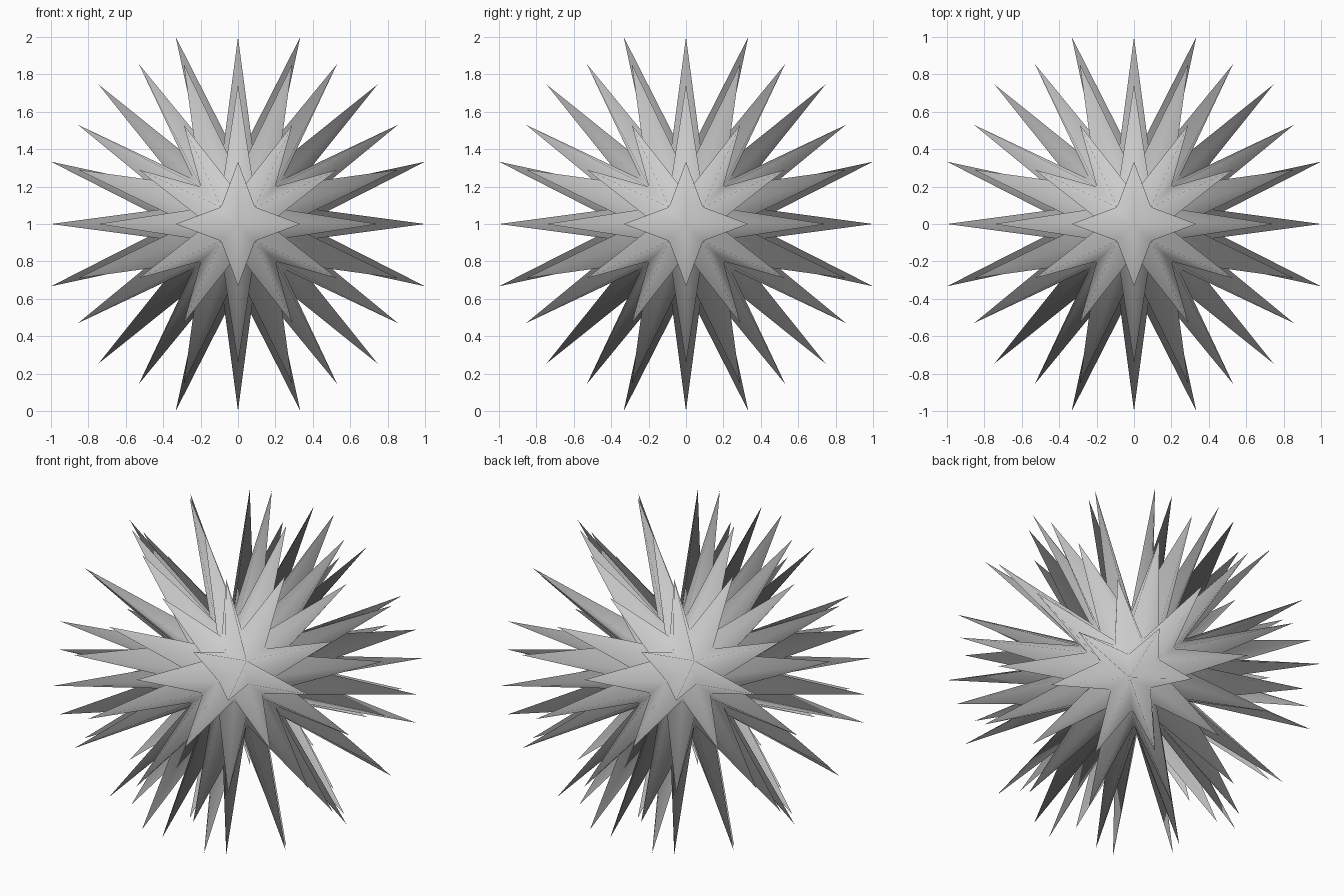
import bpy, bmesh, math
from itertools import permutations, product
from mathutils import Vector

if "Cube" in bpy.data.objects:
    bpy.data.objects.remove(bpy.data.objects["Cube"])

CENTRE = Vector((0, 0, 1))
CORE = 0.345   # radius of the hidden core where the spikes meet


def orbit(p):
    # every ordering and sign of a tip position
    pts = set()
    for q in permutations(p):
        for s in product((1, -1), repeat=3):
            pts.add(tuple(round(a * b, 5) + 0.0 for a, b in zip(q, s)))
    return [Vector(t) for t in sorted(pts)]


# Spike tips: fours around the axes, edge diagonals, sixes around the corners
tips = (orbit((0, 0.333, 1.0)) + orbit((0, 0.747, 0.747))
        + orbit((0.29, 0.53, 0.855)))

# Valley points: one in the middle of each gap between neighbouring tips
hull = bmesh.new()
for t in tips:
    hull.verts.new(t.normalized())
bmesh.ops.convex_hull(hull, input=hull.verts)
valleys = []
for f in hull.faces:
    a, b, c = (v.co for v in f.verts[:3])
    n = (b - a).cross(c - a).normalized()
    if n.dot(a) < 0:
        n = -n
    if all((n - v).length > 0.02 for v in valleys):
        valleys.append(n)
hull.free()

# Spiky ball: each tip is joined to the valley points around it
bm = bmesh.new()
low = [bm.verts.new(CENTRE + v * CORE) for v in valleys]
dirs = [t.normalized() for t in tips]
reach = [max(v.dot(s) for s in dirs) for v in valleys]
for t, d in zip(tips, dirs):
    u = d.orthogonal().normalized()
    w = d.cross(u)
    # the empty circle at a valley touches exactly its neighbouring tips
    ring = [i for i, v in enumerate(valleys) if v.dot(d) > reach[i] - 0.001]
    ring.sort(key=lambda i: math.atan2(valleys[i].dot(w), valleys[i].dot(u)))
    top = bm.verts.new(CENTRE + t)
    for i, j in zip(ring, ring[1:] + ring[:1]):
        bm.faces.new((top, low[i], low[j]))
bmesh.ops.recalc_face_normals(bm, faces=bm.faces)
for f in bm.faces:
    f.smooth = True
me = bpy.data.meshes.new("spiky_ball")
bm.to_mesh(me)
bm.free()
ob = bpy.data.objects.new("spiky_ball", me)
bpy.context.collection.objects.link(ob)
